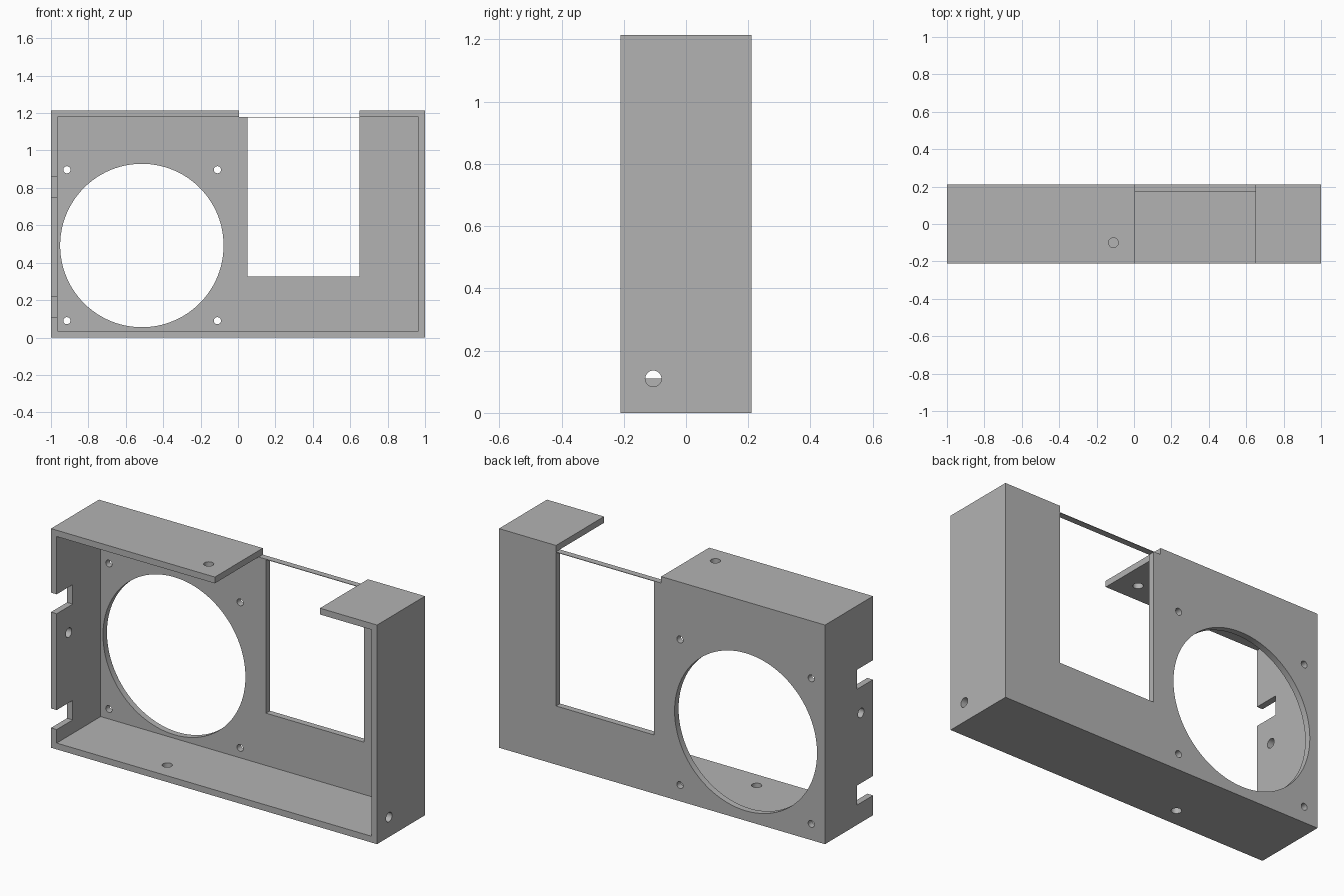
import bpy
from math import pi, radians
from mathutils import Vector

if "Cube" in bpy.data.objects:
    bpy.data.objects.remove(bpy.data.objects["Cube"], do_unlink=True)

HX, HY, H, WALL = 1.0, 0.21, 1.215, 0.035
HOLE_Y = -0.105

grey = bpy.data.materials.new("plain_grey")
grey.use_nodes = True
colour = (0.45, 0.45, 0.45, 1)
grey.diffuse_color = colour
grey.node_tree.nodes["Principled BSDF"].inputs["Base Color"].default_value = colour


def box(name, low, high):
    low, high = Vector(low), Vector(high)
    bpy.ops.mesh.primitive_cube_add(size=1, location=(low + high) / 2)
    ob = bpy.context.object
    ob.name = name
    ob.scale = high - low
    bpy.ops.object.transform_apply(location=True, rotation=True, scale=True)
    return ob


def drill(name, centre, radius, axis, sides=32):
    turn = {"X": (0, pi / 2, 0), "Y": (pi / 2, 0, 0), "Z": (0, 0, 0)}[axis]
    bpy.ops.mesh.primitive_cylinder_add(
        vertices=sides, radius=radius, depth=0.2, location=centre, rotation=turn)
    ob = bpy.context.object
    ob.name = name
    return ob


def cut(body, cutter):
    mod = body.modifiers.new("cut", "BOOLEAN")
    mod.operation = "DIFFERENCE"
    mod.solver = "EXACT"
    mod.object = cutter
    bpy.context.view_layer.objects.active = body
    bpy.ops.object.modifier_apply(modifier=mod.name)
    bpy.data.objects.remove(cutter, do_unlink=True)


# Housing: a shallow box open at the front
housing = box("housing", (-HX, -HY, 0), (HX, HY, H))
cut(housing, box("cavity", (-HX + WALL, -HY - 0.1, WALL), (HX - WALL, HY - WALL, H - WALL)))

# Window in the back, leaving a very thin strip under the gap in the top
cut(housing, box("top_gap", (0.005, -0.4, H - WALL - 0.001), (0.65, 0.4, H + 0.1)))
cut(housing, box("window", (0.05, 0.1, 0.325), (0.65, 0.3, H - WALL - 0.004)))

# Fan opening with four screw holes
cut(housing, drill("fan_opening", (-0.514, HY, 0.492), 0.437, "Y", 96))
for x in (-0.915, -0.11):
    for z in (0.09, 0.897):
        cut(housing, drill("screw_hole", (x, HY, z), 0.019, "Y"))

# Notches in the front edge of the right wall
for z in (0.11, 0.752):
    cut(housing, box("notch", (-HX - 0.1, -HY - 0.1, z), (-HX + 0.1, -0.07, z + 0.108)))

# Mounting holes in the four outer walls
for centre, axis in (((-HX, HOLE_Y, H / 2), "X"), ((HX, HOLE_Y, 0.11), "X"),
                     ((-0.11, HOLE_Y + 0.005, H), "Z"), ((-0.36, HOLE_Y, 0), "Z")):
    cut(housing, drill("mounting_hole", centre, 0.026, axis))

housing.data.materials.clear()
housing.data.materials.append(grey)
bpy.ops.object.select_all(action="DESELECT")
housing.select_set(True)
bpy.context.view_layer.objects.active = housing
bpy.ops.object.shade_smooth_by_angle(angle=radians(30))
